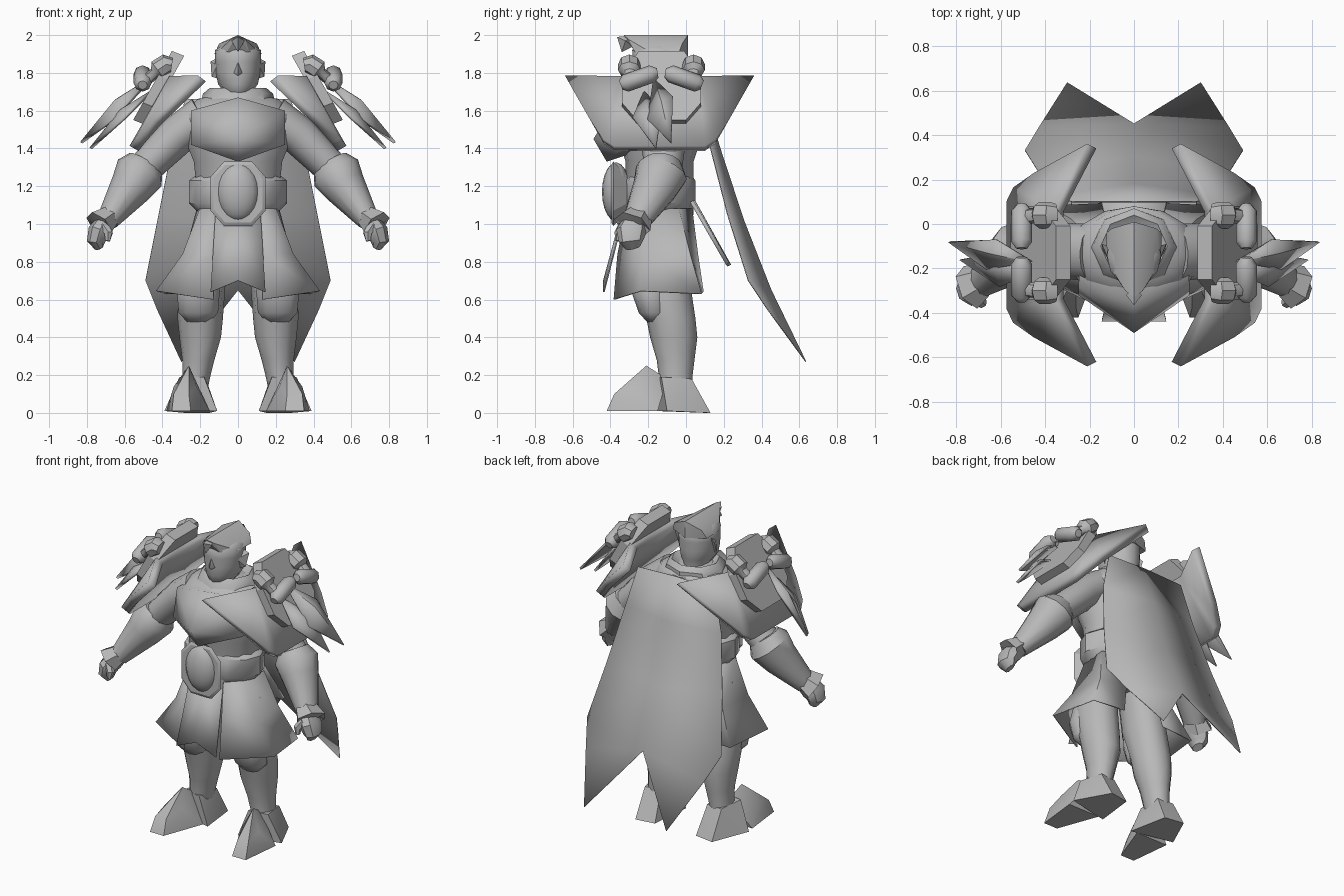
import bpy, bmesh, math
from mathutils import Vector

GREY = bpy.data.materials.new("plain_grey")
GREY.diffuse_color = (0.48, 0.48, 0.48, 1)


def finish(name, bm, mirror=False, thick=0, angle=40):
    """Turn a bmesh into a named, shaded object."""
    bmesh.ops.recalc_face_normals(bm, faces=bm.faces)
    me = bpy.data.meshes.new(name)
    bm.to_mesh(me)
    bm.free()
    me.materials.append(GREY)
    ob = bpy.data.objects.new(name, me)
    bpy.context.collection.objects.link(ob)
    bpy.ops.object.select_all(action='DESELECT')
    ob.select_set(True)
    bpy.context.view_layer.objects.active = ob
    bpy.ops.object.shade_smooth_by_angle(angle=math.radians(angle))
    if mirror:
        mod = ob.modifiers.new("mirror", 'MIRROR')
        mod.use_clip = True
    if thick:
        mod = ob.modifiers.new("thickness", 'SOLIDIFY')
        mod.thickness = thick
        mod.offset = 0
    return ob


def loft(name, rings, n=10, mirror=False, flat=False, angle=40):
    """Skin elliptical rings (x, y, z, radius across, radius in depth)."""
    bm = bmesh.new()
    pts = [Vector(r[:3]) for r in rings]
    loops = []
    for i, r in enumerate(rings):
        t = pts[min(i + 1, len(pts) - 1)] - pts[max(i - 1, 0)]
        t = Vector((0, 0, 1)) if flat else t.normalized()
        a = Vector((0, 1, 0)).cross(t).normalized()
        b = t.cross(a)
        loops.append([bm.verts.new(pts[i] + a * r[3] * math.cos(k) + b * r[4] * math.sin(k))
                      for k in [math.tau * j / n + math.pi / 2 for j in range(n)]])
    for lo, hi in zip(loops, loops[1:]):
        for j in range(n):
            bm.faces.new((lo[j], lo[(j + 1) % n], hi[(j + 1) % n], hi[j]))
    bm.faces.new(loops[0])
    bm.faces.new(loops[-1])
    return finish(name, bm, mirror, angle=angle)


def hull(name, pts, mirror=False, angle=25):
    """Convex faceted solid around a few points."""
    bm = bmesh.new()
    vs = [bm.verts.new(p) for p in pts]
    res = bmesh.ops.convex_hull(bm, input=vs)
    junk = [v for v in res["geom_interior"] if isinstance(v, bmesh.types.BMVert)]
    bmesh.ops.delete(bm, geom=junk, context='VERTS')
    return finish(name, bm, mirror, angle=angle)


def sheet(name, pts, faces, thick, mirror=True, angle=40):
    """Thin panel from a few points."""
    bm = bmesh.new()
    vs = [bm.verts.new(p) for p in pts]
    for f in faces:
        bm.faces.new([vs[i] for i in f])
    return finish(name, bm, mirror, thick, angle)


def sym(pts):
    """Add the left-hand copies of right-hand points."""
    return pts + [(-x, y, z) for x, y, z in pts if x > 0]


# Torso, belt and collar
loft("torso", [(0, -.14, .92, .2, .16), (0, -.14, 1.06, .21, .18), (0, -.14, 1.33, .24, .18),
               (0, -.14, 1.45, .29, .22), (0, -.14, 1.58, .3, .22), (0, -.1, 1.66, .22, .18),
               (0, -.1, 1.69, .1, .1)], 14, flat=True, angle=60)
loft("belt", [(0, -.14, 1.07, .22, .17), (0, -.14, 1.11, .26, .19),
              (0, -.14, 1.23, .26, .19), (0, -.14, 1.26, .22, .17)], 12, flat=True, angle=40)
hull("chest_plate", sym([(0, -.36, 1.67), (.25, -.28, 1.6), (.25, -.32, 1.42), (0, -.42, 1.33),
                         (0, -.49, 1.45), (.24, -.15, 1.6), (.24, -.15, 1.42)]), angle=60)
loft("collar", [(0, -.11, 1.64, .2, .18), (0, -.1, 1.69, .185, .17), (0, -.1, 1.72, .15, .14),
                (0, -.11, 1.68, .09, .1)], 8, flat=True)

# Belly ornament: faceted backing and smooth boss
hull("belly_backing", sym([(x, y, z) for y, k in ((-.3, .5), (-.385, 1), (-.395, .9))
                           for x, z in ((.075 * k, 1.16 + .17 * k), (.145 * k, 1.16 + .09 * k),
                                        (.145 * k, 1.16 - .09 * k), (.075 * k, 1.16 - .17 * k))]))
loft("belly_boss", [(0, -.37, 1.17 + .155 * math.sin(a), .112 * math.cos(a), .075 * math.cos(a))
                    for a in [math.radians(d) for d in range(-85, 86, 17)]], 16, flat=True, angle=60)

# Head, ears, nose and swept hair
loft("head", [(0, -.1, 1.64, .08, .08), (0, -.14, 1.685, .065, .12), (0, -.14, 1.74, .105, .135),
              (0, -.14, 1.8, .118, .14), (0, -.14, 1.86, .122, .14), (0, -.14, 1.92, .122, .145),
              (0, -.14, 1.95, .08, .11)], 12, flat=True, angle=60)
hull("ear", [(.11, -.1, 1.88), (.145, -.09, 1.86), (.14, -.12, 1.78), (.11, -.14, 1.77), (.11, -.17, 1.84)], True)
hull("nose", sym([(0, -.275, 1.87), (.025, -.27, 1.8), (0, -.3, 1.8), (0, -.26, 1.77)]), angle=60)
hull("hair", sym([(0, .01, 2), (0, -.33, 2), (.1, -.02, 1.955), (.125, -.04, 1.9), (.12, -.17, 1.9),
                  (.06, -.27, 1.91), (.04, -.3, 1.975), (0, .01, 1.89)]))
hull("forelock", sym([(0, -.28, 2), (0, -.365, 1.99), (.035, -.32, 1.97), (0, -.34, 1.91), (0, -.28, 1.94)]))

# Shoulder guards: broad curved shell, with a faceted plate on top
sheet("shoulder_shell", [(.19, -.63, 1.77), (.34, -.34, 1.77), (.34, .06, 1.77), (.19, .35, 1.77),
                         (.43, .22, 1.54), (.52, .16, 1.44), (.55, .1, 1.4), (.55, -.38, 1.4),
                         (.52, -.44, 1.44), (.43, -.5, 1.54)],
      [(0, 1, 9), (1, 8, 9), (1, 7, 8), (1, 2, 6, 7), (2, 5, 6), (2, 4, 5), (2, 3, 4)], .055, angle=12)
octagon = [(0, -.25), (0, -.01), (.35, .08), (.75, .08), (1, 0), (1, -.26), (.75, -.34), (.35, -.34)]
hull("shoulder_plate", [(.285 + .205 * u + d, y, 1.89 - .365 * u + d * .4)
                        for u, y in octagon for d in (0, .065)], True)

# Links, knobs and feather blades on the shoulder plate
for s, side in ((-1, "front"), (1, "back")):
    c = -.13
    loft(side + "_knob", [(.35, c + s * .17, 1.84, .04, .05), (.38, c + s * .17, 1.845, .055, .06),
                          (.425, c + s * .17, 1.815, .055, .06), (.44, c + s * .17, 1.8, .03, .035),
                          (.51, c + s * .16, 1.74, .03, .035)], 8, True)
    loft(side + "_link", [(.505, c + s * .215, 1.735, .025, .025), (.505, c + s * .19, 1.745, .047, .047),
                          (.505, c + s * .05, 1.795, .047, .047), (.505, c + s * .02, 1.8, .025, .025)], 8, True)
sheet("upper_blade", [(.46, -.17, 1.77), (.62, -.07, 1.67), (.83, -.08, 1.43), (.66, -.2, 1.55), (.65, -.13, 1.65)],
      [(0, 1, 4), (1, 2, 4), (2, 3, 4), (3, 0, 4)], .015)
sheet("lower_blade", [(.46, -.22, 1.7), (.62, -.13, 1.6), (.78, -.16, 1.4), (.6, -.28, 1.56), (.62, -.2, 1.6)],
      [(0, 1, 4), (1, 2, 4), (2, 3, 4), (3, 0, 4)], .015)

# Arms, gauntlets and hands
loft("upper_arm", [(.18, -.13, 1.57, .11, .13), (.32, -.12, 1.47, .105, .125), (.49, -.12, 1.3, .09, .1)],
     12, True, angle=60)
loft("gauntlet", [(.487, -.12, 1.325, .1, .1), (.52, -.13, 1.27, .135, .14), (.57, -.165, 1.19, .112, .12),
                  (.69, -.26, 1.02, .06, .075)], 12, True)
loft("wrist_cuff", [(.68, -.255, 1.04, .06, .08), (.735, -.285, .995, .085, .105), (.72, -.28, 1, .05, .06)],
     6, True, angle=20)
loft("hand", [(.7, -.27, 1.02, .045, .06), (.735, -.29, .96, .06, .08), (.75, -.29, .91, .05, .065),
              (.735, -.28, .875, .025, .04)], 8, True)
loft("thumb", [(.71, -.33, .99, .03, .03), (.685, -.355, .95, .025, .025), (.69, -.36, .91, .014, .014)], 6, True)

# Legs, knee pads and boots
loft("leg", [(.14, -.13, .95, .11, .14), (.19, -.13, .7, .125, .15), (.2, -.08, .5, .12, .13),
             (.2, -.065, .4, .11, .125), (.21, -.055, .28, .085, .1), (.22, -.055, .2, .075, .09),
             (.235, -.05, .06, .06, .08)], 12, True, True, 60)
loft("knee_pad", [(.21, -.165, .48, .06, .04), (.21, -.17, .53, .11, .08), (.21, -.185, .63, .118, .1),
                  (.2, -.18, .75, .1, .1)], 10, True, True, 60)
hull("boot_toe", [(.15, -.15, .01), (.38, -.15, .01), (.25, -.42, .01), (.35, -.42, .01), (.26, -.38, .1),
                  (.34, -.38, .1), (.22, -.27, .14), (.34, -.27, .14), (.26, -.21, .25), (.24, -.1, .18)],
     True, 45)
hull("boot_heel", [(.11, -.16, .01), (.15, .11, 0), (.28, .13, 0), (.39, -.1, .01), (.17, .02, .18),
                   (.28, .03, .18), (.31, -.13, .19), (.18, -.15, .19)], True, 45)

# Skirt panels
sheet("front_flap", [(0, -.34, 1.05), (.12, -.33, 1.05), (.145, -.435, .64), (0, -.435, .7)], [(0, 1, 2, 3)], .008)
sheet("side_skirt", [(.11, -.31, 1.08), (.2, -.22, 1.08), (.215, -.04, 1.08), (.08, .03, 1.08),
                     (.13, -.38, .6), (.43, -.24, .645), (.38, .08, .63), (.15, .09, .64),
                     (.13, -.36, .84), (.29, -.23, .84), (.28, .02, .84), (.11, .06, .84)],
      [(0, 1, 9, 8), (1, 2, 10, 9), (2, 3, 11, 10), (8, 9, 5, 4), (9, 10, 6, 5), (10, 11, 7, 6)], .008, angle=60)
sheet("back_flap", [(0, .04, 1.12), (.13, .03, 1.12), (.18, .22, .79), (0, .23, .78)], [(0, 1, 2, 3)], .02)

# Cape with two pointed tails
sheet("cape", [(0, .1, 1.67), (.28, .1, 1.66), (0, .18, 1.4), (.35, .13, 1.4), (0, .305, 1.02), (.42, .22, 1.05),
               (0, .45, .65), (.49, .33, .7), (.3, .635, .27), (.43, .43, .55)],
      [(0, 1, 3, 2), (2, 3, 5, 4), (4, 5, 7, 6), (6, 7, 9, 8)], .005, angle=80)
